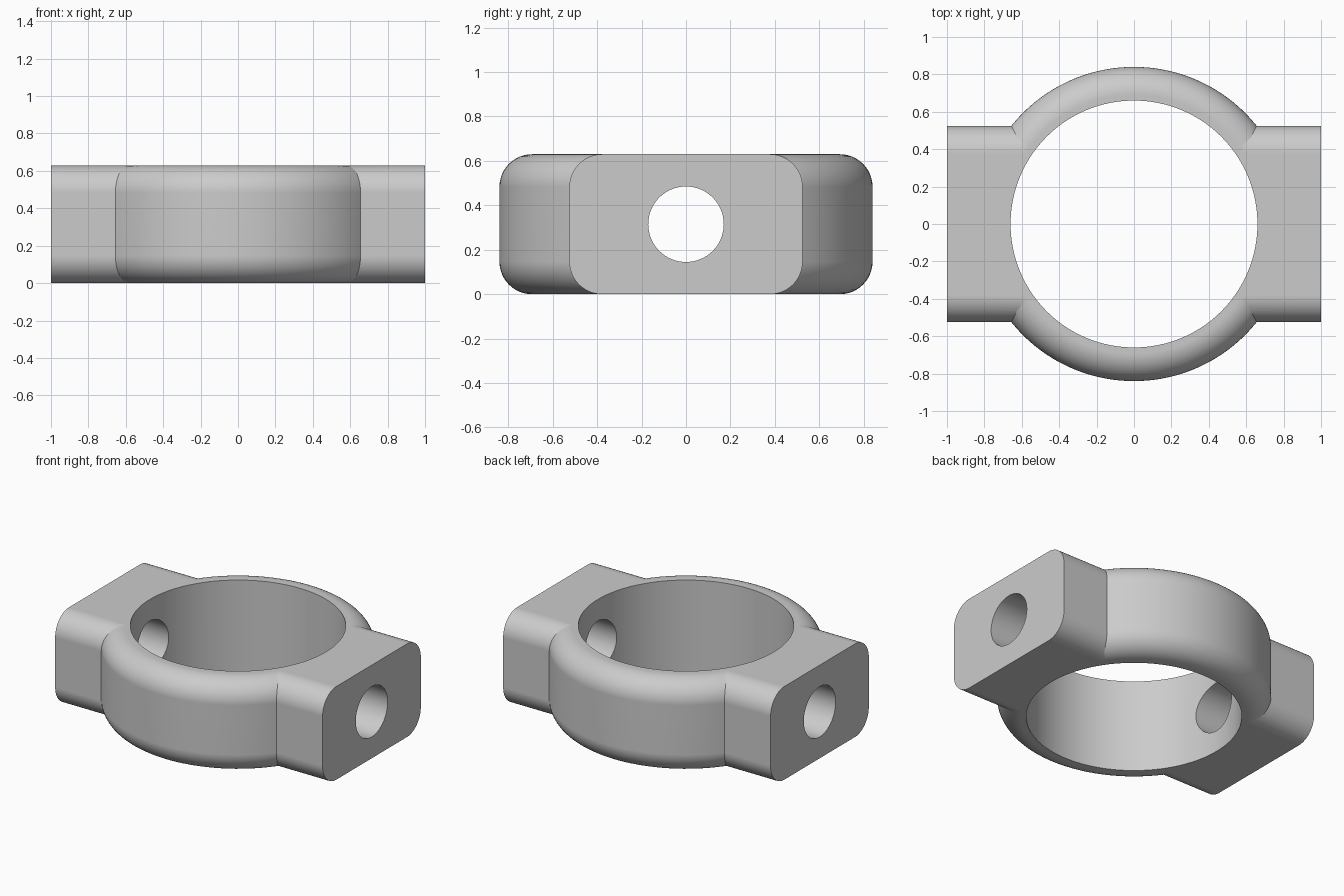
import bpy
import bmesh
from math import radians
from mathutils import Matrix

HEIGHT = 0.63
MID = HEIGHT / 2
FILLET = 0.147

cube = bpy.data.objects.get("Cube")
if cube:
    bpy.data.objects.remove(cube, do_unlink=True)

grey = bpy.data.materials.new("plain_grey")
grey.use_nodes = True
colour = (0.6, 0.6, 0.6, 1)
grey.diffuse_color = colour
grey.node_tree.nodes["Principled BSDF"].inputs["Base Color"].default_value = colour


def finish(bm, name, round_rule=None):
    """Round the chosen edges and turn the bmesh into an object at mid height."""
    if round_rule:
        edges = [e for e in bm.edges if round_rule(e)]
        bmesh.ops.bevel(bm, geom=edges, offset=FILLET, segments=12,
                        profile=0.5, affect='EDGES', clamp_overlap=False)
    bmesh.ops.translate(bm, verts=bm.verts, vec=(0, 0, MID))
    mesh = bpy.data.meshes.new(name)
    bm.to_mesh(mesh)
    bm.free()
    mesh.materials.append(grey)
    obj = bpy.data.objects.new(name, mesh)
    bpy.context.collection.objects.link(obj)
    return obj


def cylinder(name, radius, depth, segments, along_x=False, round_rule=None):
    bm = bmesh.new()
    turn = Matrix.Rotation(radians(90), 4, 'Y') if along_x else Matrix()
    bmesh.ops.create_cone(bm, cap_ends=True, segments=segments, radius1=radius,
                          radius2=radius, depth=depth, matrix=turn)
    return finish(bm, name, round_rule)


def is_rim(edge):
    return abs(edge.verts[0].co.z - edge.verts[1].co.z) < 0.01


def runs_along_x(edge):
    return abs(edge.verts[0].co.x - edge.verts[1].co.x) > 0.01


# Rounded collar body
collar = cylinder("clamp_collar", 0.84, HEIGHT, 128, round_rule=is_rim)

# Rounded bar that forms both side lugs
bm = bmesh.new()
bmesh.ops.create_cube(bm, size=1, matrix=Matrix.Diagonal((2, 1.05, HEIGHT, 1)))
lugs = finish(bm, "side_lugs", runs_along_x)

# Main bore and the cross hole through the lugs
bore = cylinder("bore_cutter", 0.66, 2, 128)
cross_hole = cylinder("cross_hole_cutter", 0.17, 3, 64, along_x=True)

# Join the lugs, then cut both holes
for tool, operation in ((lugs, 'UNION'), (bore, 'DIFFERENCE'), (cross_hole, 'DIFFERENCE')):
    mod = collar.modifiers.new(tool.name, 'BOOLEAN')
    mod.object = tool
    mod.operation = operation
    mod.solver = 'EXACT'
    tool.hide_render = True

bpy.context.view_layer.update()
graph = bpy.context.evaluated_depsgraph_get()
solid = bpy.data.meshes.new_from_object(collar.evaluated_get(graph))
collar.modifiers.clear()
collar.data = solid
for tool in (lugs, bore, cross_hole):
    bpy.data.objects.remove(tool, do_unlink=True)

# Single material and smooth fillets with crisp creases
solid.materials.clear()
solid.materials.append(grey)
for poly in solid.polygons:
    poly.material_index = 0
bpy.ops.object.select_all(action='DESELECT')
collar.select_set(True)
bpy.context.view_layer.objects.active = collar
bpy.ops.object.shade_smooth_by_angle(angle=radians(25))
weighted = collar.modifiers.new("even_shading", 'WEIGHTED_NORMAL')
weighted.keep_sharp = True
